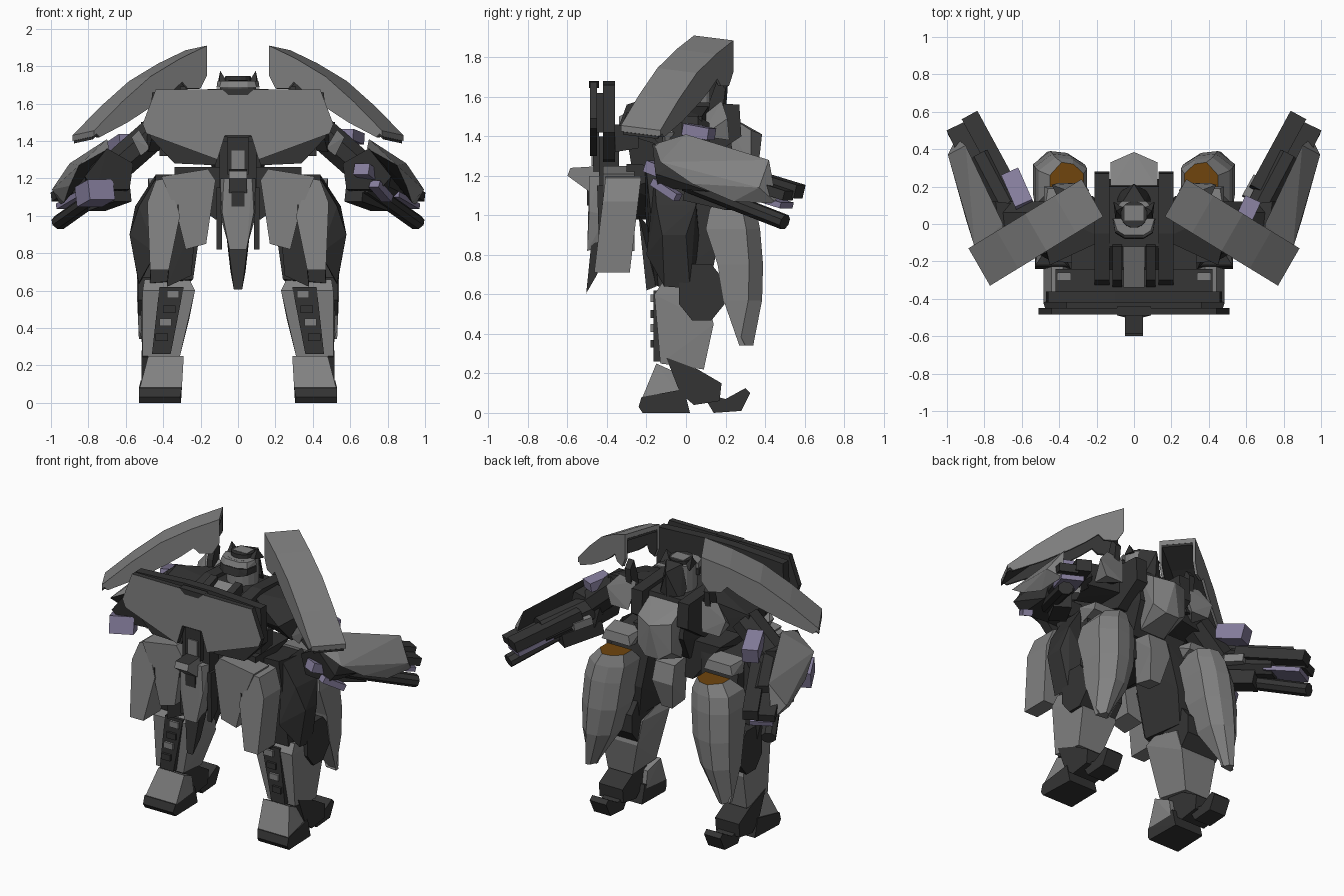
import bpy, bmesh, math
from mathutils import Vector


def material(name, rgb):
    m = bpy.data.materials.new(name)
    m.diffuse_color = (*rgb, 1)
    return m


GREY = material("armour_grey", (0.22, 0.22, 0.22))
DARK = material("frame_dark", (0.034, 0.034, 0.034))
VIOLET = material("pale_violet", (0.24, 0.21, 0.34))
ORANGE = material("burnt_orange", (0.16, 0.06, 0.004))


def finish(name, bm, mat, mirror):
    bmesh.ops.recalc_face_normals(bm, faces=bm.faces)
    me = bpy.data.meshes.new(name)
    bm.to_mesh(me)
    bm.free()
    me.materials.append(mat)
    ob = bpy.data.objects.new(name, me)
    bpy.context.collection.objects.link(ob)
    if mirror:
        ob.modifiers.new("mirror", 'MIRROR')
    return ob


def hull(name, pts, mat, mirror=False):
    """Faceted convex block around a few corner points."""
    bm = bmesh.new()
    for p in pts:
        bm.verts.new(p)
    r = bmesh.ops.convex_hull(bm, input=bm.verts)
    junk = [v for v in r["geom_interior"] + r["geom_unused"] if isinstance(v, bmesh.types.BMVert)]
    bmesh.ops.delete(bm, geom=list(set(junk)), context='VERTS')
    bmesh.ops.dissolve_limit(bm, angle_limit=0.02, verts=bm.verts, edges=bm.edges)
    return finish(name, bm, mat, mirror)


def both(pts):
    return [(s * x, y, z) for s in (1, -1) for x, y, z in pts]


def loft(name, rings, mat, mirror=False):
    """Skin closed rings of equal length and cap both ends."""
    bm = bmesh.new()
    vs = [[bm.verts.new(p) for p in r] for r in rings]
    n = len(rings[0])
    for a, b in zip(vs, vs[1:]):
        for i in range(n):
            bm.faces.new((a[i], a[(i + 1) % n], b[(i + 1) % n], b[i]))
    bm.faces.new(vs[0])
    bm.faces.new(vs[-1])
    return finish(name, bm, mat, mirror)


def recolour(ob, mat, rule):
    ob.data.materials.append(mat)
    for f in ob.data.polygons:
        if rule(f.normal):
            f.material_index = 1


def front_plate(name, xz, y0, y1, mat, mirror=False):
    return loft(name, [[(x, y, z) for x, z in xz] for y in (y0, y1)], mat, mirror)


def side_plate(name, yz, x0, x1, mat, mirror=False):
    return loft(name, [[(x, y, z) for y, z in yz] for x in (x0, x1)], mat, mirror)


def box(name, x, y, z, mat, mirror=False):
    return front_plate(name, [(x[0], z[0]), (x[1], z[0]), (x[1], z[1]), (x[0], z[1])], *y, mat, mirror)


def bar(name, p, q, w, h, mat, mirror=True, sides=8):
    """Elongated bar between two points; four sides gives a beam."""
    p, q = Vector(p), Vector(q)
    d = (q - p).normalized()
    u = d.cross(Vector((0, 0, 1))).normalized()
    v = u.cross(d)
    k = 1 / math.cos(math.pi / sides)
    angs = [math.tau * (i + 0.5) / sides for i in range(sides)]
    rings = [[c + u * (w / 2 * k * math.cos(a)) + v * (h / 2 * k * math.sin(a)) for a in angs]
             for c in (p, q)]
    return loft(name, rings, mat, mirror)


# chest shield: grey face with dark rim, and a dark backing
half = [(0.07, 1.43), (0.11, 1.30), (0.49, 1.44), (0.51, 1.49), (0.44, 1.675)]
shield = front_plate("chest_shield", half + [(-x, z) for x, z in half[::-1]], -0.485, -0.45, GREY)
recolour(shield, DARK, lambda n: n.y > -0.9)
half = [(0.09, 1.40), (0.12, 1.27), (0.34, 1.28), (0.47, 1.42), (0.46, 1.66), (0.10, 1.68)]
front_plate("chest_backing", half + [(-x, z) for x, z in half[::-1]], -0.42, -0.36, DARK)
box("chest_spacer", (-0.36, 0.36), (-0.45, -0.42), (1.42, 1.62), DARK)
front_plate("chest_top_notch", [(-0.09, 1.68), (0.09, 1.68), (0.05, 1.645), (-0.05, 1.645)], -0.49, -0.44, DARK)
hull("chest_rear_band", both([(0.42, -0.36, 1.32), (0.42, -0.36, 1.46), (0.42, -0.24, 1.34), (0.42, -0.24, 1.45)]), DARK)
box("chest_rear_panel", (0.34, 0.41), (-0.30, -0.26), (1.44, 1.46), GREY, True)

# torso
hull("torso_core", both([(0.14, -0.30, 1.40), (0.13, -0.12, 1.56), (0.13, 0.20, 1.54), (0.15, 0.24, 1.30),
                         (0.11, 0.12, 1.12), (0.11, -0.26, 1.15)]), DARK)
side_plate("torso_side_rail", [(-0.34, 1.42), (-0.30, 1.52), (-0.05, 1.58), (0.27, 1.56), (0.28, 1.40), (0.1, 1.28)],
           0.13, 0.21, DARK, True)
hull("collar", both([(0.055, -0.34, 1.50), (0.06, -0.12, 1.60), (0.06, -0.12, 1.5), (0.055, -0.34, 1.45)]), GREY)
side_plate("collar_rail", [(-0.34, 1.45), (-0.30, 1.56), (-0.12, 1.62), (-0.1, 1.5)], 0.065, 0.115, DARK, True)
hull("backpack", both([(0.125, 0.19, 1.52), (0.125, 0.33, 1.43), (0, 0.385, 1.41), (0.125, 0.33, 1.24),
                       (0.05, 0.36, 1.19), (0.09, 0.17, 1.14)]), GREY)

# head: drum helmet, visor, rear crest and horns
bar("helmet", (0, 0.05, 1.54), (0, 0.051, 1.72), 0.19, 0.19, GREY, False, 16)
bar("helmet_cap", (0, 0.05, 1.72), (0, 0.051, 1.745), 0.14, 0.14, DARK, False, 16)
box("helmet_cap_plate", (-0.05, 0.05), (0.02, 0.10), (1.74, 1.748), GREY)
hull("visor_band", both([(0.115, 0.03, 1.64), (0.115, 0.03, 1.68), (0.10, -0.05, 1.64), (0.10, -0.04, 1.68),
                         (0.05, -0.08, 1.63), (0.06, -0.07, 1.68)]), DARK)
hull("brow_plate", both([(0.115, 0.03, 1.685), (0.11, 0.03, 1.72), (0.10, -0.045, 1.685), (0.09, -0.035, 1.72),
                         (0.05, -0.075, 1.685), (0.05, -0.06, 1.72)]), GREY)
hull("head_crest", both([(0.09, 0.12, 1.58), (0.06, 0.12, 1.735), (0.08, 0.17, 1.50), (0, 0.215, 1.70), (0, 0.20, 1.5)]), DARK)
hull("head_horn", [(0.06, 0.03, 1.72), (0.10, 0.03, 1.72), (0.06, 0.09, 1.72), (0.095, 0.07, 1.775),
                   (0.11, 0.12, 1.70)], DARK, True)

# curved shoulder wings: grey arched shell with a dark lining
top = [(0, 1.91), (0.24, 1.84), (0.5, 1.745), (0.75, 1.61), (1, 1.455)]
low = [(0.95, 1.42), (0.7, 1.50), (0.45, 1.60), (0.32, 1.66), (0.22, 1.715), (0.17, 1.68), (0.06, 1.68), (0, 1.75)]


def wing(name, prof, w0, w1, mat):
    return loft(name, [[(0.165 + 0.605 * t + 0.115 * w, 0.04 - 0.37 * t + 0.2 * w, z - 0.025 * w) for t, z in prof]
                       for w in (w0, w1)], mat, True)


wing("wing_shell", top + [(t, z - 0.03) for t, z in top[::-1]], 0, 1, GREY)
wing("wing_front_wall", top + low, 0, 0.06, GREY)
wing("wing_rear_wall", top + low, 0.94, 1, GREY)
wing("wing_lining", [(t, z - 0.031) for t, z in top] + [(t, z - 0.045) for t, z in top[::-1]], 0.06, 0.94, DARK)
for side, w in (("front", 0.06), ("rear", 0.925)):
    wing(f"wing_{side}_wall_lining", [(t, z - 0.03) for t, z in top] + low, w, w + 0.015, DARK)

# shoulder joints and arms sweeping to the rear
hull("shoulder_bracket", [(0.15, -0.08, 1.56), (0.15, 0.12, 1.56), (0.45, -0.22, 1.46), (0.52, 0.08, 1.50),
                          (0.18, -0.06, 1.38), (0.18, 0.12, 1.38), (0.48, -0.12, 1.34), (0.5, 0.08, 1.36)], DARK, True)
hull("shoulder_rear_plate", [(0.24, 0.18, 1.56), (0.36, 0.18, 1.58), (0.44, 0.21, 1.49), (0.40, 0.22, 1.38),
                             (0.27, 0.22, 1.38), (0.3, 0.08, 1.5), (0.38, 0.08, 1.4)], GREY, True)
side_plate("shoulder_fin", [(0.10, 1.42), (0.17, 1.40), (0.20, 1.64), (0.16, 1.69), (0.12, 1.58)], 0.27, 0.31, DARK, True)
bar("upper_arm", (0.45, 0.02, 1.44), (0.70, 0.02, 1.22), 0.20, 0.17, DARK)
hull("upper_arm_plate", [(0.47, -0.12, 1.36), (0.53, -0.12, 1.46), (0.57, -0.11, 1.42), (0.52, -0.10, 1.32),
                         (0.47, -0.06, 1.36), (0.57, -0.06, 1.42)], GREY, True)
hull("elbow", [(0.56, -0.14, 1.28), (0.70, -0.17, 1.36), (0.82, -0.155, 1.21), (0.76, -0.14, 1.14), (0.58, -0.12, 1.14),
               (0.56, 0.10, 1.28), (0.74, 0.12, 1.34), (0.80, 0.12, 1.12), (0.60, 0.10, 1.13)], DARK, True)
cover = hull("forearm_cover", [(0.69, -0.16, 1.36), (0.70, 0.0, 1.41), (0.85, -0.13, 1.27), (0.90, 0.03, 1.16),
                               (0.90, 0.42, 1.28), (0.995, 0.37, 1.14), (0.95, 0.46, 1.06), (0.93, 0.24, 1.07),
                               (0.78, 0.0, 1.28)], GREY, True)
recolour(cover, DARK, lambda n: n.dot(Vector((0.8, -0.2, 0.55))) < 0)
bar("gun_body", (0.64, 0.02, 1.24), (0.82, 0.36, 1.15), 0.15, 0.16, DARK)
bar("upper_barrel", (0.66, 0.18, 1.24), (0.875, 0.575, 1.12), 0.095, 0.07, DARK, True, 4)
bar("outer_barrel", (0.84, 0.30, 1.17), (0.945, 0.52, 1.10), 0.12, 0.05, DARK, True, 4)
bar("lower_barrel", (0.68, 0.0, 1.16), (0.955, 0.50, 0.965), 0.09, 0.075, DARK)
bar("hand_block", (0.62, 0.02, 1.12), (0.76, 0.24, 1.07), 0.11, 0.09, DARK, True, 4)
bar("hand_plate", (0.60, 0.14, 1.20), (0.66, 0.25, 1.18), 0.05, 0.05, GREY, True, 4)
bar("gun_stripe", (0.80, 0.30, 1.115), (0.91, 0.51, 1.05), 0.14, 0.03, VIOLET, True, 4)
bar("right_arm_pod", (0.575, 0.0, 1.435), (0.635, 0.13, 1.41), 0.09, 0.06, VIOLET, False, 4)
bar("left_arm_pod", (-0.585, 0.10, 1.39), (-0.66, 0.27, 1.34), 0.10, 0.10, VIOLET, False, 4)
bar("right_elbow_pod", (0.66, -0.19, 1.25), (0.71, -0.09, 1.21), 0.09, 0.06, VIOLET, False, 4)
bar("right_elbow_stripe", (0.73, -0.16, 1.17), (0.80, -0.04, 1.09), 0.06, 0.04, VIOLET, False, 4)
bar("left_elbow_pod", (-0.73, -0.18, 1.14), (-0.80, -0.04, 1.10), 0.15, 0.11, VIOLET, False, 4)

# waist, nose block and hanging centre skirt
box("waist_column", (-0.10, 0.10), (-0.44, -0.34), (1.12, 1.40), DARK)
box("waist_joint", (-0.055, 0.055), (-0.47, -0.44), (1.22, 1.42), DARK)
box("waist_plate", (-0.035, 0.035), (-0.478, -0.45), (1.25, 1.35), GREY)
hull("pelvis", both([(0.34, -0.30, 1.26), (0.34, -0.30, 1.14), (0.32, 0.10, 1.24), (0.12, -0.30, 0.98),
                     (0.12, 0.10, 0.98)]), DARK)
nose = side_plate("nose_block", [(-0.60, 1.20), (-0.585, 1.24), (-0.42, 1.25), (-0.42, 1.12), (-0.49, 1.12)],
                  -0.048, 0.048, GREY)
recolour(nose, DARK, lambda n: n.z > 0.5)
hull("centre_skirt", both([(0.075, -0.49, 1.20), (0.095, -0.44, 1.20), (0.085, -0.49, 1.02), (0.045, -0.50, 0.82),
                           (0.05, -0.43, 0.84), (0.095, -0.40, 1.0)]), GREY)
box("centre_slot", (-0.035, 0.035), (-0.50, -0.48), (1.05, 1.14), DARK)
hull("centre_blade", both([(0.065, -0.47, 0.95), (0.065, -0.40, 0.92), (0.022, -0.505, 0.605), (0.04, -0.45, 0.70)]), DARK)
side_plate("centre_side_fin", [(-0.45, 1.15), (-0.36, 1.15), (-0.38, 0.88), (-0.44, 0.82)], 0.085, 0.115, DARK, True)
hull("tail_skirt", both([(0.07, 0.08, 1.12), (0.07, 0.22, 1.10), (0.075, 0.25, 0.98), (0.04, 0.20, 0.80),
                         (0.05, 0.08, 0.82)]), GREY)

# front hip skirts
front_plate("inner_front_skirt", [(0.12, 1.19), (0.16, 1.25), (0.41, 1.21), (0.33, 1.02), (0.28, 0.82), (0.17, 0.85)],
            -0.42, -0.26, GREY, True)
hull("outer_front_skirt", [(x, y + 0.12 * (z - 1.0), z) for y in (-0.43, -0.25) for x, z in
     [(0.38, 1.20), (0.44, 1.19), (0.485, 1.07), (0.47, 0.71), (0.37, 0.71), (0.31, 1.0)]], GREY, True)
front_plate("skirt_slot", [(0.315, 1.0), (0.325, 1.0), (0.325, 1.06), (0.315, 1.06)], -0.425, -0.41, DARK, True)

# rear hip skirts: long ridged blades with orange tops under a hinge block
rows = [(1.10, 0.27, 0.45, 0.18, 0.33), (1.03, 0.25, 0.51, 0.12, 0.355), (0.93, 0.26, 0.53, 0.10, 0.375),
        (0.75, 0.28, 0.54, 0.16, 0.39), (0.57, 0.33, 0.54, 0.19, 0.385), (0.34, 0.45, 0.53, 0.30, 0.34)]
skirt = loft("rear_skirt", [[(a, c, z), (a, d - 0.06, z), (a + (b - a) * 0.3, d - 0.01, z), (a + (b - a) * 0.65, d, z),
                             (b, d - 0.07, z), (b, c, z)] for z, a, b, c, d in rows], GREY, True)
recolour(skirt, ORANGE, lambda n: n.z > 0.9)
hull("rear_skirt_hinge", [(0.27, 0.06, 1.20), (0.48, 0.06, 1.20), (0.29, 0.19, 1.19), (0.46, 0.19, 1.19),
                          (0.27, 0.20, 1.13), (0.48, 0.20, 1.13), (0.3, 0.06, 1.1), (0.46, 0.06, 1.1)], GREY, True)

# legs
hull("thigh", [(0.16, -0.22, 1.22), (0.44, -0.20, 1.22), (0.18, 0.10, 1.18), (0.46, 0.10, 1.18), (0.22, 0.15, 0.85),
               (0.47, 0.16, 0.85), (0.24, -0.18, 0.66), (0.47, -0.14, 0.64), (0.26, 0.12, 0.64), (0.47, 0.12, 0.64)],
     DARK, True)
hull("thigh_side_armour", [(0.44, -0.16, 1.20), (0.44, 0.04, 1.22), (0.53, -0.15, 1.05), (0.55, 0.05, 1.05),
                           (0.58, -0.12, 0.90), (0.58, 0.0, 0.90), (0.53, -0.11, 0.64), (0.53, 0.02, 0.63),
                           (0.44, -0.20, 0.80), (0.44, 0.07, 0.85)], DARK, True)
hull("thigh_inner_plate", [(0.22, -0.24, 1.0), (0.34, -0.24, 1.0), (0.38, -0.20, 0.62), (0.25, -0.20, 0.68),
                           (0.24, -0.15, 0.9), (0.38, -0.15, 0.64)], DARK, True)
side_plate("knee_joint", [(0.08 + 0.125 * math.cos(a), 0.61 + 0.155 * math.sin(a)) for a in
                          [math.tau * (i + 0.5) / 8 for i in range(8)]], 0.26, 0.535, DARK, True)
hull("shin", [(0.23, -0.16, 0.60), (0.51, -0.16, 0.60), (0.26, -0.12, 0.66), (0.50, -0.12, 0.66), (0.25, 0.10, 0.60),
              (0.51, 0.10, 0.60), (0.26, 0.14, 0.45), (0.52, 0.14, 0.45), (0.31, -0.13, 0.25), (0.51, -0.13, 0.25),
              (0.33, 0.09, 0.22), (0.51, 0.09, 0.22)], GREY, True)
hull("shin_front_recess", [(x, y, z) for y in (-0.165, -0.10) for x, z in
     [(0.29, 0.62), (0.42, 0.62), (0.46, 0.26), (0.36, 0.26)]], DARK, True)
for i, z in enumerate((0.33, 0.41, 0.48, 0.56)):
    box(f"shin_block_{i}", (0.375 - 0.02 * i, 0.44 - 0.02 * i), (-0.18, -0.15), (z, z + 0.04),
        DARK if i in (0, 2) else GREY, True)

# feet: ankle, toe cap, sole and rear claw
hull("ankle", [(x, y, z) for x in (0.34, 0.515) for y, z in
     [(-0.10, 0.28), (-0.06, 0.22), (0.06, 0.22), (0.18, 0.15), (0.17, 0.06), (0.04, 0.04), (-0.03, 0.10)]], DARK, True)
hull("toe_cap", [(0.29, -0.15, 0.25), (0.48, -0.15, 0.25), (0.30, -0.22, 0.08), (0.525, -0.22, 0.08),
                 (0.31, -0.04, 0.20), (0.48, -0.04, 0.20), (0.31, -0.02, 0.08), (0.52, -0.02, 0.08)], GREY, True)
hull("toe_sole", [(0.30, -0.225, 0.08), (0.53, -0.225, 0.08), (0.31, -0.24, 0.03), (0.53, -0.24, 0.03),
                  (0.305, -0.22, 0), (0.53, -0.22, 0), (0.31, 0.02, 0), (0.52, 0.02, 0), (0.31, -0.01, 0.12),
                  (0.52, -0.01, 0.12)], DARK, True)
side_plate("heel_claw", [(0.08, 0.10), (0.20, 0.07), (0.30, 0.125), (0.325, 0.10), (0.28, 0.01), (0.14, 0.0)],
           0.36, 0.48, DARK, True)
